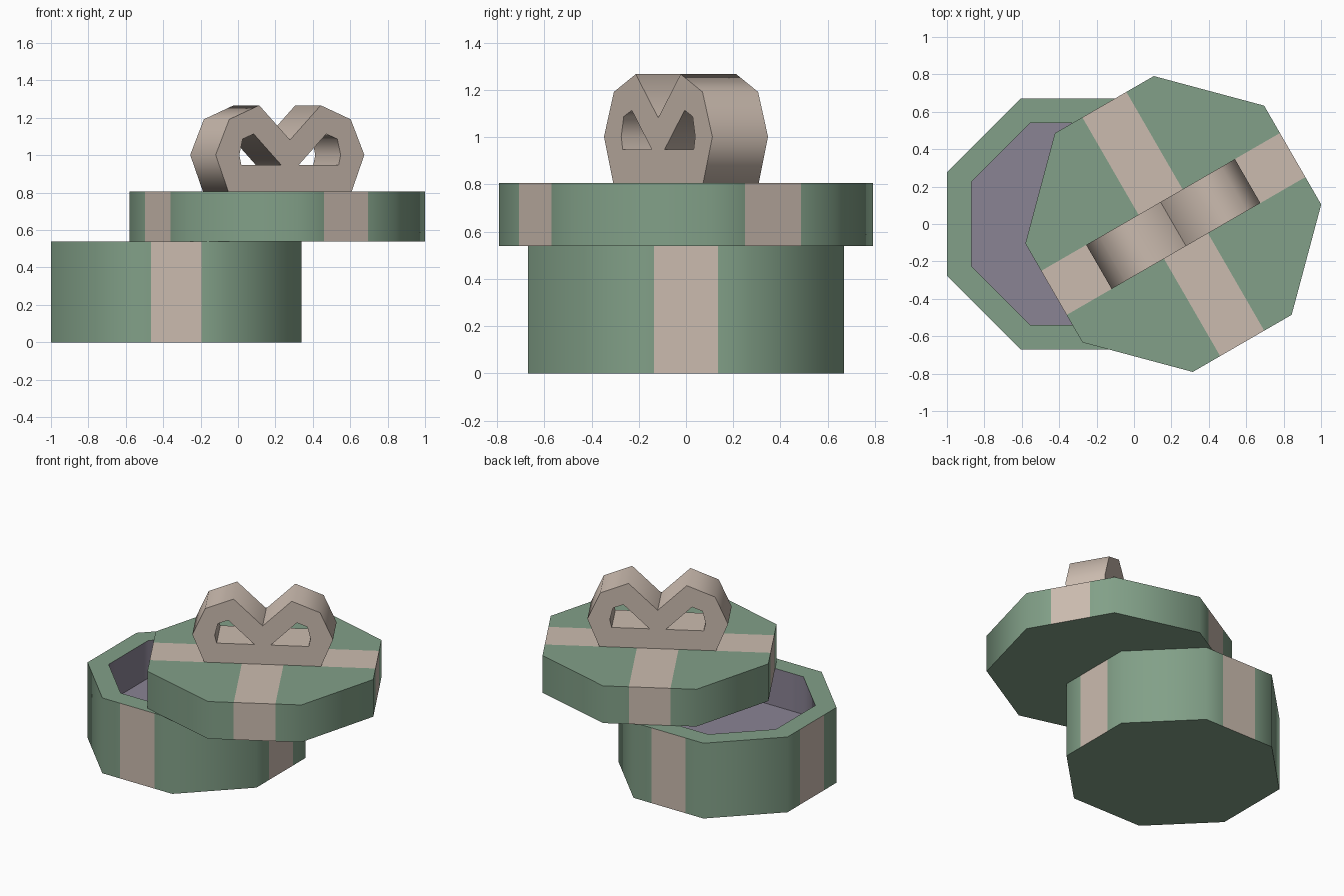
import bpy, bmesh
from math import radians, cos, pi
from mathutils import Matrix, Vector

if "Cube" in bpy.data.objects:
    bpy.data.objects.remove(bpy.data.objects["Cube"])

HALF = 0.136           # half width of every ribbon
TURN = radians(30)     # twist of the lid and bow


def material(name, rgb):
    m = bpy.data.materials.new(name)
    m.use_nodes = True
    m.diffuse_color = (*rgb, 1)
    m.node_tree.nodes["Principled BSDF"].inputs["Base Color"].default_value = (*rgb, 1)
    return m


GREEN = material("box green", (0.223, 0.352, 0.246))
RIBBON = material("ribbon beige", (0.60, 0.50, 0.43))
LINING = material("lining purple", (0.254, 0.227, 0.296))


def finish(bm, name, mats, location, turn, angle):
    bmesh.ops.recalc_face_normals(bm, faces=bm.faces)
    mesh = bpy.data.meshes.new(name)
    bm.to_mesh(mesh)
    bm.free()
    ob = bpy.data.objects.new(name, mesh)
    bpy.context.collection.objects.link(ob)
    for m in mats:
        mesh.materials.append(m)
    ob.location = location
    ob.rotation_euler.z = turn
    bpy.ops.object.select_all(action='DESELECT')
    ob.select_set(True)
    bpy.context.view_layer.objects.active = ob
    bpy.ops.object.shade_smooth_by_angle(angle=radians(angle))
    return ob


def octagon(apothem, height):
    bm = bmesh.new()
    r = apothem / cos(pi / 8)
    bmesh.ops.create_cone(bm, cap_ends=True, segments=8, radius1=r, radius2=r, depth=height,
                          matrix=Matrix.Translation((0, 0, height / 2)) @ Matrix.Rotation(pi / 8, 4, 'Z'))
    return bm


def paint_ribbons(bm, on_top):
    # Cut a flush cross of ribbon into the sides, and the top if wanted
    for axis in (Vector((1, 0, 0)), Vector((0, 1, 0))):
        for s in (-HALF, HALF):
            bmesh.ops.bisect_plane(bm, geom=bm.verts[:] + bm.edges[:] + bm.faces[:],
                                   plane_co=axis * s, plane_no=axis)
    bm.normal_update()
    for f in bm.faces:
        c = f.calc_center_median()
        band = min(abs(c.x), abs(c.y)) < HALF
        side = abs(f.normal.z) < 0.5
        if f.material_index == 0 and band and (side or (on_top and f.normal.z > 0.5)):
            f.material_index = 1


# Open box with a lined hollow
bm = octagon(0.67, 0.54)
bm.normal_update()
top = max(bm.faces, key=lambda f: f.calc_center_median().z)
bmesh.ops.inset_region(bm, faces=[top], thickness=0.13, use_even_offset=True)
walls = bmesh.ops.inset_region(bm, faces=[top], thickness=0.0)["faces"]
for v in top.verts:
    v.co.z = 0.27
for f in walls + [top]:
    f.material_index = 2
paint_ribbons(bm, False)
finish(bm, "box", (GREEN, RIBBON, LINING), (-0.33, 0, 0), 0, 50)

# Twisted lid resting on the box
bm = octagon(0.737, 0.267)
paint_ribbons(bm, True)
finish(bm, "lid", (GREEN, RIBBON), (0.21, 0, 0.54), TURN, 50)

# Bow: one half as a ring of faces, mirrored and extruded
outer = [(0.381, 0), (0.459, 0.195), (0.375, 0.385), (0.19, 0.46), (0, 0.275), (0, 0)]
inner = [(0.3, 0.14), (0.313, 0.195), (0.292, 0.28), (0.224, 0.307), (0.053, 0.14)]
bm = bmesh.new()
for side in (1, -1):
    out = [bm.verts.new((side * x, -HALF, z)) for x, z in outer]
    hole = [bm.verts.new((side * x, -HALF, z)) for x, z in inner]
    hole.append(hole[-1])
    for i in range(6):
        j = (i + 1) % 6
        ring = [out[i], out[j], hole[j], hole[i]]
        bm.faces.new(list(dict.fromkeys(ring)))
bmesh.ops.remove_doubles(bm, verts=bm.verts, dist=0.001)
bmesh.ops.recalc_face_normals(bm, faces=bm.faces)
back = bmesh.ops.extrude_face_region(bm, geom=bm.faces[:], use_keep_orig=True)["geom"]
bmesh.ops.translate(bm, vec=(0, 2 * HALF, 0),
                    verts=[v for v in back if isinstance(v, bmesh.types.BMVert)])
finish(bm, "bow", (RIBBON,), (0.21, 0, 0.807), TURN, 70)
